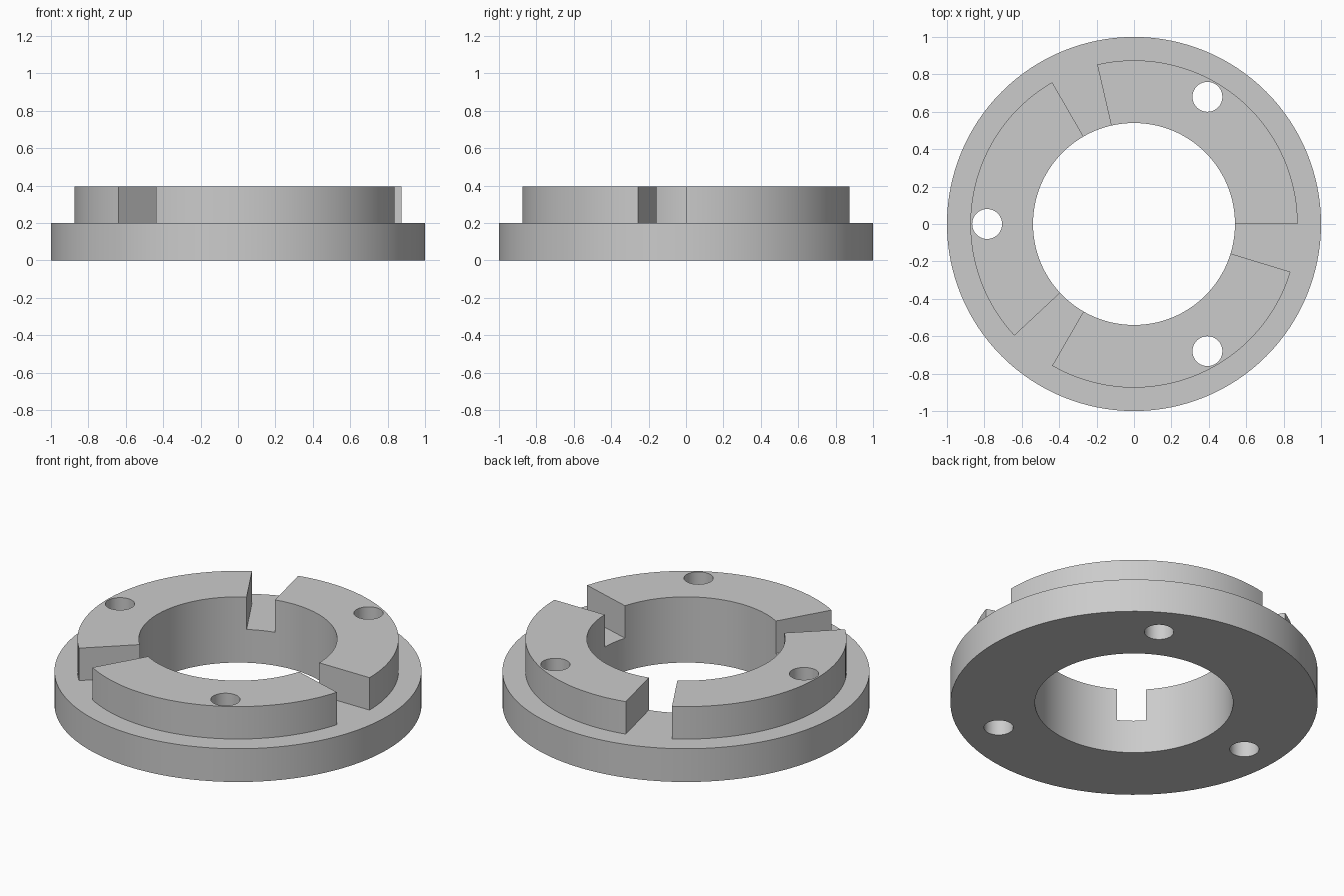
import bpy
import bmesh
from math import cos, sin, radians

FLANGE_R, BOSS_R, BORE_R = 1.0, 0.875, 0.54
FLANGE_TOP, BOSS_TOP = 0.2, 0.395
HOLE_R, HOLE_CIRCLE = 0.08, 0.785
SPAN = 103  # degrees covered by each raised segment

old = bpy.data.objects.get("Cube")
if old:
    bpy.data.objects.remove(old, do_unlink=True)

grey = bpy.data.materials.new("plain_grey")
grey.use_nodes = True
colour = (0.6, 0.6, 0.6, 1)
grey.diffuse_color = colour
grey.node_tree.nodes["Principled BSDF"].inputs["Base Color"].default_value = colour


def prism(name, outline, z0, z1):
    """Extrude a counter-clockwise outline from z0 to z1."""
    bm = bmesh.new()
    base = bm.faces.new([bm.verts.new((x, y, z0)) for x, y in outline])
    top = bmesh.ops.extrude_face_region(bm, geom=[base], use_keep_orig=True)["geom"]
    verts = [v for v in top if isinstance(v, bmesh.types.BMVert)]
    bmesh.ops.translate(bm, verts=verts, vec=(0, 0, z1 - z0))
    bmesh.ops.recalc_face_normals(bm, faces=bm.faces)
    mesh = bpy.data.meshes.new(name)
    bm.to_mesh(mesh)
    bm.free()
    mesh.materials.append(grey)
    obj = bpy.data.objects.new(name, mesh)
    bpy.context.collection.objects.link(obj)
    return obj


def arc(radius, start, end, steps, centre=(0, 0)):
    angles = [radians(start + (end - start) * i / steps) for i in range(steps + 1)]
    return [(centre[0] + radius * cos(a), centre[1] + radius * sin(a)) for a in angles]


def circle(radius, steps, centre=(0, 0)):
    return arc(radius, 0, 360, steps, centre)[:-1]


def combine(target, tool, operation):
    mod = target.modifiers.new(operation.lower(), "BOOLEAN")
    mod.operation, mod.solver, mod.object = operation, "EXACT", tool
    bpy.context.view_layer.objects.active = target
    bpy.ops.object.modifier_apply(modifier=mod.name)
    bpy.data.objects.remove(tool, do_unlink=True)


# Flange disc
ring = prism("slotted_flange_ring", circle(FLANGE_R, 128), 0, FLANGE_TOP)

# Three raised segments, sunk into the flange, with slots between them
for start in (0, 120, 240):
    outline = arc(BOSS_R, start, start + SPAN, 40) + arc(0.3, start + SPAN, start, 10)
    combine(ring, prism("segment", outline, FLANGE_TOP / 2, BOSS_TOP), "UNION")

# Central bore
combine(ring, prism("bore", circle(BORE_R, 128), -0.2, 0.6), "DIFFERENCE")

# Bolt holes
for angle in (60, 180, 300):
    a = radians(angle)
    centre = (HOLE_CIRCLE * cos(a), HOLE_CIRCLE * sin(a))
    combine(ring, prism("bolt_hole", circle(HOLE_R, 40, centre), -0.2, 0.6), "DIFFERENCE")

# Smooth curved walls with crisp edges
bpy.ops.object.select_all(action="DESELECT")
ring.select_set(True)
bpy.context.view_layer.objects.active = ring
bpy.ops.object.shade_smooth_by_angle(angle=radians(30))
